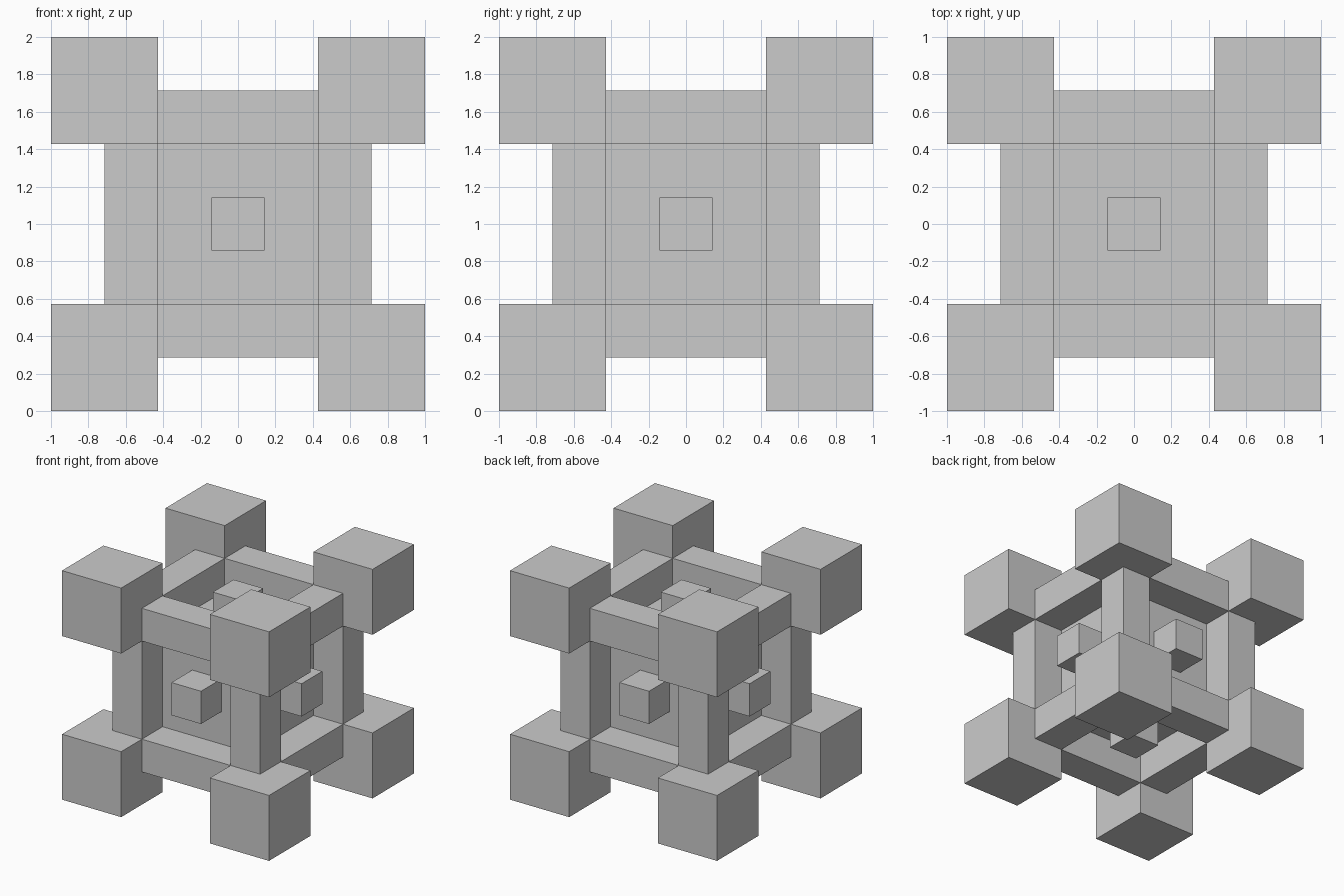
import bpy
from itertools import product

if "Cube" in bpy.data.objects:
    bpy.data.objects.remove(bpy.data.objects["Cube"])

U = 2 / 7  # the model sits on a 7 x 7 x 7 cell grid


def box(name, centre, size):
    """Box given in grid cells, measured from the model's middle."""
    bpy.ops.mesh.primitive_cube_add(size=1, location=(centre[0] * U, centre[1] * U, centre[2] * U + 1))
    ob = bpy.context.object
    ob.name = name
    for v in ob.data.vertices:
        v.co = [c * s * U for c, s in zip(v.co, size)]
    return ob


# solid core
box("core", (0, 0, 0), (3, 3, 3))

# eight corner cubes
for signs in product((-1, 1), repeat=3):
    box("corner_cube", [2.5 * s for s in signs], (2, 2, 2))

for axis in range(3):
    # four frame beams along each axis, between the corner cubes
    for a, b in product((-2, 2), repeat=2):
        centre = [a, b]
        centre.insert(axis, 0)
        size = [1, 1, 1]
        size[axis] = 3
        box("frame_beam", centre, size)
    # small stud in the middle of each face of the core
    for s in (-2, 2):
        centre = [0, 0, 0]
        centre[axis] = s
        box("face_stud", centre, (1, 1, 1))
